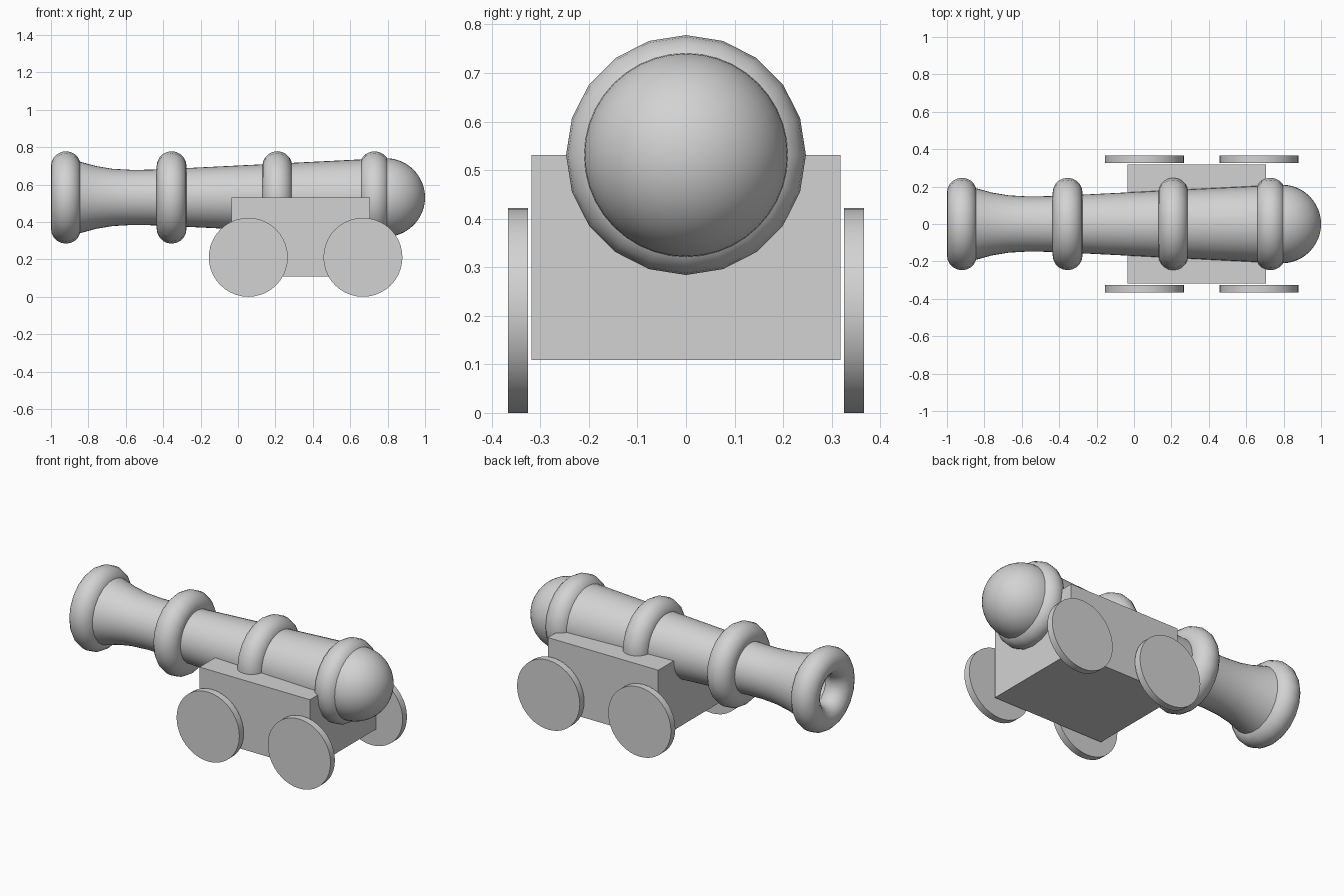
import bpy
import bmesh
from math import pi, radians
from mathutils import Matrix

default = bpy.data.objects.get("Cube")
if default:
    bpy.data.objects.remove(default, do_unlink=True)

# Single plain grey for the whole model
grey = bpy.data.materials.new("plain_grey")
grey.use_nodes = True
colour = (0.65, 0.65, 0.65, 1)
grey.diffuse_color = colour
grey.node_tree.nodes["Principled BSDF"].inputs["Base Color"].default_value = colour

AXIS_Z = 0.531  # height of the barrel's centre line


def finish(name, smooth_angle=None):
    """Name the active object, colour it and optionally smooth it."""
    obj = bpy.context.object
    obj.name = name
    obj.data.materials.append(grey)
    if smooth_angle:
        bpy.ops.object.shade_smooth_by_angle(angle=radians(smooth_angle))
    return obj


def lathe(name, profile, segments):
    """Turn (x, radius) points around the barrel's centre line."""
    bm = bmesh.new()
    verts = [bm.verts.new((x, 0, r)) for x, r in profile]
    edges = [bm.edges.new(pair) for pair in zip(verts, verts[1:])]
    bmesh.ops.spin(bm, geom=verts + edges, cent=(0, 0, 0), axis=(1, 0, 0),
                   angle=2 * pi, steps=segments, use_merge=True)
    bmesh.ops.remove_doubles(bm, verts=bm.verts, dist=0.0001)
    bmesh.ops.recalc_face_normals(bm, faces=bm.faces)
    mesh = bpy.data.meshes.new(name)
    bm.to_mesh(mesh)
    bm.free()
    obj = bpy.data.objects.new(name, mesh)
    obj.location.z = AXIS_Z
    bpy.context.collection.objects.link(obj)
    bpy.ops.object.select_all(action="DESELECT")
    obj.select_set(True)
    bpy.context.view_layer.objects.active = obj
    return finish(name, 60)


# Barrel: hollow, open at the flared muzzle, widening towards the breech
lathe("barrel", [(-0.92, 0.215), (-0.84, 0.19), (-0.76, 0.168), (-0.67, 0.153),
                 (-0.56, 0.147), (-0.45, 0.149), (-0.355, 0.153),
                 (0.21, 0.181), (0.79, 0.21)], 40)

# Rounded breech end
bpy.ops.mesh.primitive_uv_sphere_add(segments=40, ring_count=24, radius=0.21,
                                     location=(0.79, 0, AXIS_Z),
                                     rotation=(0, pi / 2, 0))
finish("breech_dome", 60)

# Reinforcing rings
for name, x in (("muzzle_ring", -0.92), ("neck_ring", -0.355),
                ("middle_ring", 0.21), ("breech_ring", 0.73)):
    bpy.ops.mesh.primitive_torus_add(major_segments=20, minor_segments=20,
                                     major_radius=0.167, minor_radius=0.08,
                                     location=(x, 0, AXIS_Z),
                                     rotation=(0, pi / 2, 0))
    finish(name, 60)

# Carriage block
bpy.ops.mesh.primitive_cube_add(size=1, location=(0.335, 0, 0.32))
carriage = finish("carriage")
carriage.data.transform(Matrix.Diagonal((0.742, 0.636, 0.422, 1)))

# Four disc wheels
for end, x in (("muzzle", 0.055), ("breech", 0.668)):
    for side, y in (("front", -0.346), ("back", 0.346)):
        bpy.ops.mesh.primitive_cylinder_add(vertices=40, radius=0.211, depth=0.042,
                                            location=(x, y, 0.211),
                                            rotation=(pi / 2, 0, 0))
        finish(f"{side}_{end}_wheel", 40)
